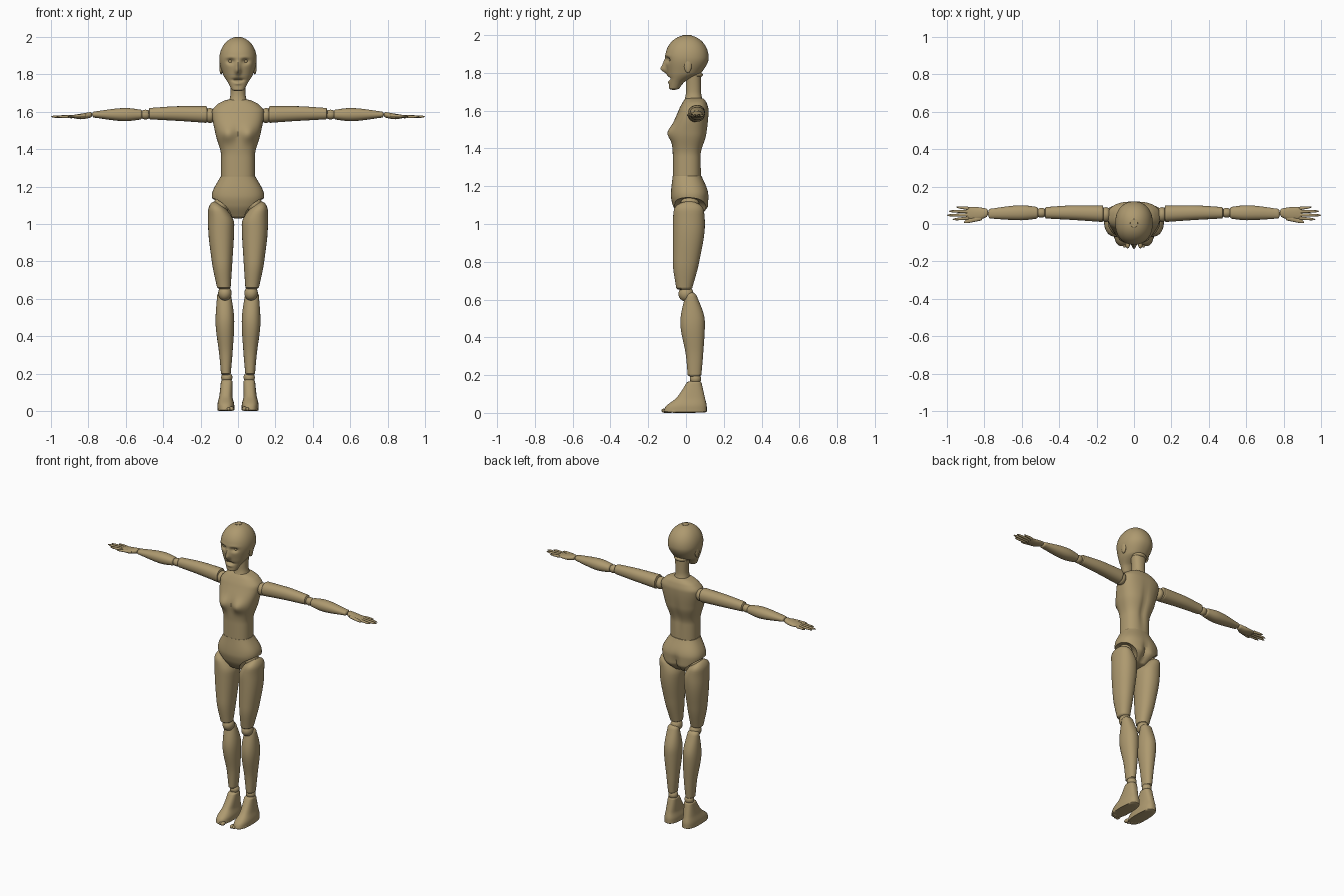
import bpy, bmesh
from math import sin, cos, pi, exp, sqrt, radians, copysign
from mathutils import Matrix, Vector

default_cube = bpy.data.objects.get("Cube")
if default_cube:
    bpy.data.objects.remove(default_cube)

FRONT, BACK = -1, 1
SHARP = radians(40)

wood = bpy.data.materials.new("tan wood")
wood.use_nodes = True
wood.diffuse_color = (.42, .32, .16, 1)
shader = wood.node_tree.nodes["Principled BSDF"]
shader.inputs["Base Color"].default_value = wood.diffuse_color


def finish(name, bm):
    """Turn a bmesh into a smooth object with sharp rims."""
    bmesh.ops.recalc_face_normals(bm, faces=bm.faces)
    mesh = bpy.data.meshes.new(name)
    bm.to_mesh(mesh)
    bm.free()
    mesh.materials.append(wood)
    mesh.shade_smooth()
    mesh.set_sharp_from_angle(angle=SHARP)
    part = bpy.data.objects.new(name, mesh)
    bpy.context.collection.objects.link(part)
    return part


def blend(rows, slopes, t):
    """Smooth cross-section at position t."""
    i = 0
    while i < len(rows) - 2 and t > rows[i + 1][0]:
        i += 1
    span = rows[i + 1][0] - rows[i][0]
    u = (t - rows[i][0]) / span
    ease = u * u * (3 - 2 * u)
    leave = u * (1 - u) * (1 - u) * span
    arrive = u * u * (u - 1) * span
    return [low + (high - low) * ease + leave * m + arrive * n for low, high, m, n
            in zip(rows[i], rows[i + 1], slopes[i], slopes[i + 1])]


def section_slopes(rows):
    """Slopes that never overshoot the given sections."""
    gaps = [[(b - a) / (q[0] - p[0]) for a, b in zip(p, q)] for p, q in zip(rows, rows[1:])]
    inner = [[2 * a * b / (a + b) if a * b > 0 else 0 for a, b in zip(g, h)]
             for g, h in zip(gaps, gaps[1:])]
    return [gaps[0]] + inner + [gaps[-1]]


def bump(z, out, x=0, wide=.02, tall=.02, side=FRONT):
    """A soft swelling or hollow on the front or back, equal on both halves."""
    def push(px, pz, facing):
        fall = exp(-((abs(px) - x) / wide) ** 2 - ((pz - z) / tall) ** 2)
        return side * out * fall * max(0, side * facing)
    return push


def superellipse(value, power):
    return copysign(abs(value) ** (2 / power), value)


def loft(name, rows, along_x=False, power=2.2, segs=32, rings=32,
         start_round=.01, end_round=.01, bumps=()):
    """Rows hold position, then low and high extents on the two other axes."""
    bm = bmesh.new()
    slopes = section_slopes(rows)
    first, last = rows[0][0], rows[-1][0]
    loops = []
    for k in range(rings + 1):
        t = first + (last - first) * (1 - cos(pi * k / rings)) / 2
        t, left, right, low, high = blend(rows, slopes, t)
        # Round both ends like a dome
        size = 1
        for depth, reach in ((t - first, start_round), (last - t, end_round)):
            if depth < reach:
                size *= max(.2, sqrt(max(0, 1 - (1 - depth / reach) ** 2)))
        loop = []
        for j in range(segs):
            angle = 2 * pi * j / segs
            facing = sin(angle)
            a = (left + right) / 2 + size * (right - left) / 2 * superellipse(cos(angle), power)
            b = (low + high) / 2 + size * (high - low) / 2 * superellipse(facing, power)
            b += sum(push(a, t, facing) for push in bumps)
            loop.append(bm.verts.new((t, a, b) if along_x else (a, b, t)))
        loops.append(loop)
    for lower, upper in zip(loops, loops[1:]):
        for j in range(segs):
            bm.faces.new((lower[j - 1], lower[j], upper[j], upper[j - 1]))
    bm.faces.new(loops[0])
    bm.faces.new(loops[-1])
    return finish(name, bm)


def centred(rows):
    """Rows with one half width instead of left and right extents."""
    return [(z, -half, half, front, back) for z, half, front, back in rows]


def ball(name, place, radii):
    bm = bmesh.new()
    bmesh.ops.create_uvsphere(bm, u_segments=32, v_segments=20, radius=1)
    shape = Matrix.Translation(place) @ Matrix.Diagonal(Vector(radii).to_4d())
    bmesh.ops.transform(bm, verts=bm.verts, matrix=shape)
    return finish(name, bm)


def both_sides(part):
    """Name the part as left and add its right twin."""
    base = part.name
    part.name = "left_" + base
    mesh = part.data.copy()
    mesh.transform(Matrix.Scale(-1, 4, (1, 0, 0)))
    mesh.flip_normals()
    twin = bpy.data.objects.new("right_" + base, mesh)
    bpy.context.collection.objects.link(twin)
    return part, twin


# Head
nose = bump(z=1.82, out=.03, wide=.014)
bridge = bump(z=1.85, out=.012, wide=.012)
eye_hollow = bump(z=1.87, out=-.02, x=.04, tall=.015)
brow = bump(z=1.89, out=.004, x=.04, wide=.03, tall=.01)
mouth = bump(z=1.77, out=-.016, wide=.03, tall=.008)
lips = bump(z=1.75, out=.006, tall=.007)
loft("head", centred([(1.71, .03, -.09, -.04), (1.75, .05, -.09, -.01), (1.8, .08, -.1, .08),
                      (1.88, .1, -.11, .12), (2, .1, -.11, .12)]),
     segs=96, rings=100, end_round=.12,
     bumps=(nose, bridge, eye_hollow, brow, mouth, lips))
both_sides(ball("ear", (.09, .01, 1.84), (.01, .02, .04)))
both_sides(ball("eye", (.04, -.075, 1.87), (.015, .015, .012)))

# Neck
loft("neck", centred([(1.62, .06, -.02, .1), (1.7, .04, 0, .08), (1.82, .05, 0, .08)]))
ball("neck_collar", (0, .04, 1.79), (.05, .05, .02))

# Torso with chest and spine shaping
chest = bump(z=1.48, out=.026, x=.06, wide=.04, tall=.04)
breastbone = bump(z=1.47, out=-.006, tall=.05)
spine = bump(z=1.42, out=-.01, tall=.12, side=BACK)
loft("torso", centred([(1.25, .09, -.07, .08), (1.36, .09, -.07, .08), (1.48, .12, -.08, .11),
                       (1.6, .14, -.04, .12), (1.64, .11, -.02, .11), (1.67, .05, 0, .09)]),
     power=2.5, segs=64, rings=60, start_round=.005, bumps=(chest, breastbone, spine))

# Pelvis with arched leg openings
cleft = bump(z=1.09, out=-.02, tall=.06, side=BACK)
pelvis = loft("pelvis", centred([(1.03, .06, -.03, .06), (1.1, .13, -.07, .12),
                                 (1.15, .14, -.08, .12), (1.26, .09, -.07, .08)]),
              power=2.4, segs=64, rings=50, end_round=.006, bumps=[cleft])
cutters = both_sides(ball("leg_cutter", (.14, .01, 1.03), (.11, .16, .11)))
for cutter in cutters:
    cutter.hide_render = True
    opening = pelvis.modifiers.new("leg opening", "BOOLEAN")
    opening.object = cutter
    opening.operation = "DIFFERENCE"
    opening.solver = "EXACT"
bpy.context.view_layer.update()
depsgraph = bpy.context.evaluated_depsgraph_get()
cut_mesh = bpy.data.meshes.new_from_object(pelvis.evaluated_get(depsgraph))
pelvis.modifiers.clear()
pelvis.data = cut_mesh
cut_mesh.set_sharp_from_angle(angle=SHARP)
for cutter in cutters:
    bpy.data.objects.remove(cutter)

# Legs
both_sides(ball("hip_joint", (.09, .02, 1.1), (.04, .05, .05)))
both_sides(loft("thigh", [(.65, .04, .11, -.05, .03), (.8, .03, .14, -.07, .07),
                          (1, .02, .16, -.07, .1), (1.12, .09, .16, -.06, .09)],
                end_round=.05))
both_sides(ball("knee_joint", (.07, 0, .63), (.036, .04, .04)))
both_sides(loft("shin", [(.19, .04, .09, .01, .08), (.3, .03, .1, 0, .09),
                         (.48, .02, .12, -.03, .1), (.64, .04, .11, 0, .05)],
                end_round=.02))
both_sides(ball("ankle_joint", (.06, .05, .18), (.03, .03, .03)))
both_sides(loft("foot", [(0, .02, .11, -.12, .11), (.03, .02, .11, -.11, .11),
                         (.08, .03, .1, -.05, .1), (.17, .03, .09, .01, .08)],
                power=2.6, start_round=.005))
for i in range(5):
    size = .01 if i else .012
    place = (.034 + .016 * i, -.11 + .003 * i * i, size)
    both_sides(ball("toe_" + "abcde"[i], place, (size, .02, size)))

# Arms
both_sides(ball("shoulder_joint", (.15, .05, 1.58), (.03, .04, .04)))
both_sides(loft("upper_arm", [(.16, .01, .1, 1.54, 1.63), (.3, .02, .1, 1.55, 1.63),
                              (.48, .03, .09, 1.56, 1.62)], along_x=True))
both_sides(ball("elbow_joint", (.495, .06, 1.585), (.03, .026, .026)))
both_sides(loft("forearm", [(.51, .03, .09, 1.56, 1.61), (.6, .02, .1, 1.55, 1.62),
                            (.78, .03, .08, 1.57, 1.6)], along_x=True))

# Hands
both_sides(loft("palm", [(.78, .04, .08, 1.57, 1.6), (.84, .02, .09, 1.56, 1.59),
                         (.9, .03, .09, 1.57, 1.58)], along_x=True))
both_sides(loft("thumb", [(.81, .02, .05, 1.57, 1.59), (.91, 0, .02, 1.57, 1.58)],
                along_x=True, segs=16, end_round=.03))
knuckle = .88
for i, (label, tip) in enumerate([("index", .97), ("middle", 1), ("ring", .99), ("little", .95)]):
    y = .032 + .017 * i
    spread = .005 * (i - 1.5)
    rows = []
    for x, shift, r in ((knuckle, 0, .009), (tip, spread, .006)):
        rows.append((x, y + shift - r, y + shift + r, 1.574 - r, 1.574 + r))
    both_sides(loft(label + "_finger", rows, along_x=True, segs=16, end_round=.03))
